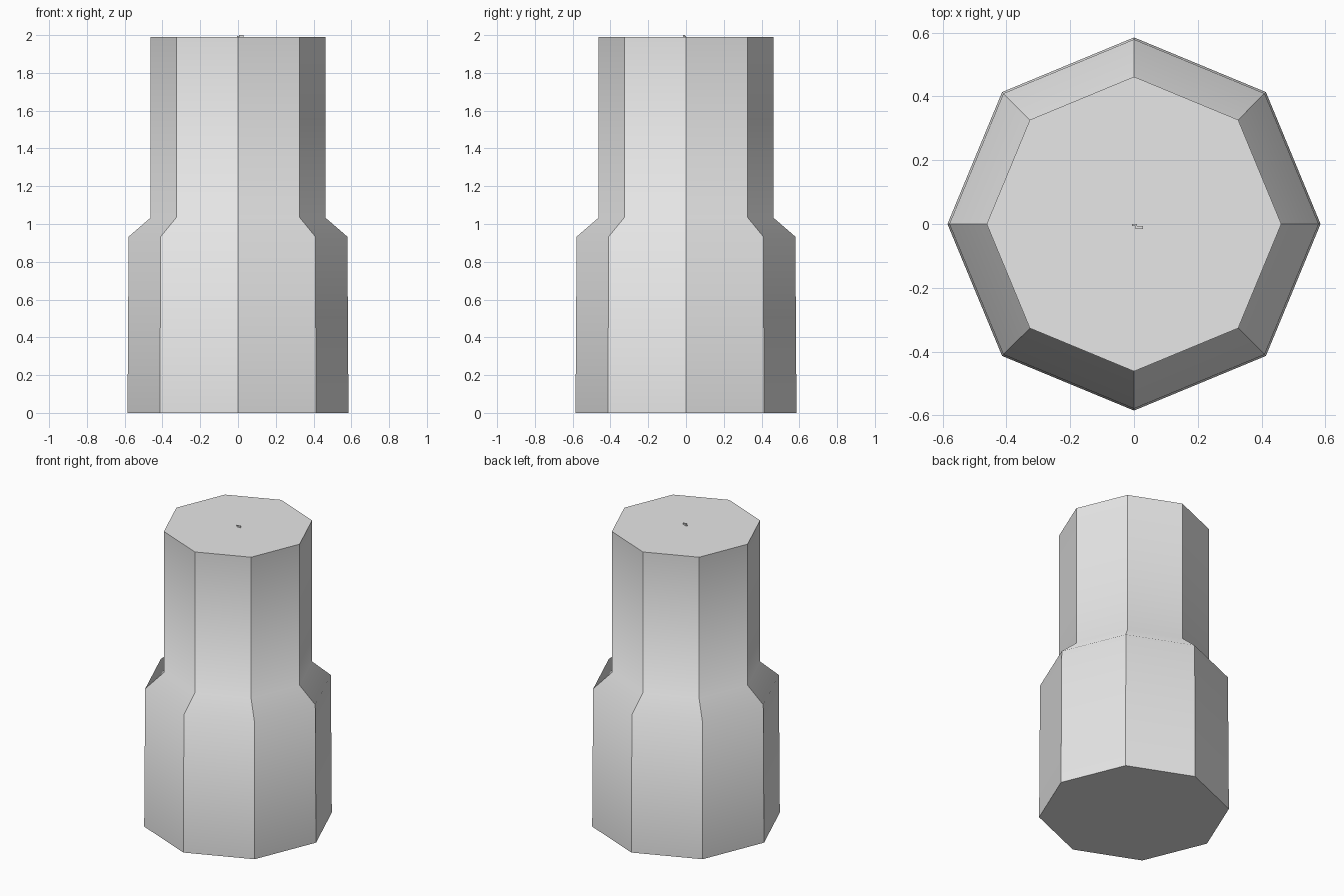
import bpy, bmesh, math

if "Cube" in bpy.data.objects:
    bpy.data.objects.remove(bpy.data.objects["Cube"])

grey = bpy.data.materials.new("light grey")
grey.diffuse_color = (0.8, 0.8, 0.8, 1)
grey.use_nodes = True
grey.node_tree.nodes["Principled BSDF"].inputs["Base Color"].default_value = grey.diffuse_color


def finish(bm, name):
    bmesh.ops.recalc_face_normals(bm, faces=bm.faces)
    mesh = bpy.data.meshes.new(name)
    bm.to_mesh(mesh)
    bm.free()
    mesh.materials.append(grey)
    obj = bpy.data.objects.new(name, mesh)
    bpy.context.collection.objects.link(obj)
    return obj


# Stepped eight-sided body: (radius, height) rings, corners on the axes
SIDES = 8
profile = [(0.585, 0.0), (0.579, 0.933), (0.462, 1.034), (0.462, 1.99)]
bm = bmesh.new()
rings = []
for r, z in profile:
    angles = [2 * math.pi * i / SIDES for i in range(SIDES)]
    rings.append([bm.verts.new((r * math.cos(a), r * math.sin(a), z)) for a in angles])
for low, high in zip(rings, rings[1:]):
    for i in range(SIDES):
        j = (i + 1) % SIDES
        bm.faces.new((low[i], low[j], high[j], high[i])).smooth = True
bm.faces.new(rings[0][::-1])
bm.faces.new(rings[-1])

# Corners and end rims are sharp, the shoulder blends smoothly
for e in bm.edges:
    a, b = e.verts
    upright = abs(a.co.z - b.co.z) > 0.01
    rim = any(len(f.verts) == SIDES for f in e.link_faces)
    e.smooth = not (upright or rim)
finish(bm, "stepped_body")

# Tiny crooked nub in the middle of the top
bm = bmesh.new()
for x0, x1, y0, y1, top in [(-0.006, 0.010, -0.007, 0.0, 1.996),
                            (0.004, 0.028, -0.015, -0.006, 2.0)]:
    cube = bmesh.ops.create_cube(bm, size=1)["verts"]
    for v in cube:
        v.co = (x1 if v.co.x > 0 else x0,
                y1 if v.co.y > 0 else y0,
                top if v.co.z > 0 else 1.989)
finish(bm, "top_nub")
